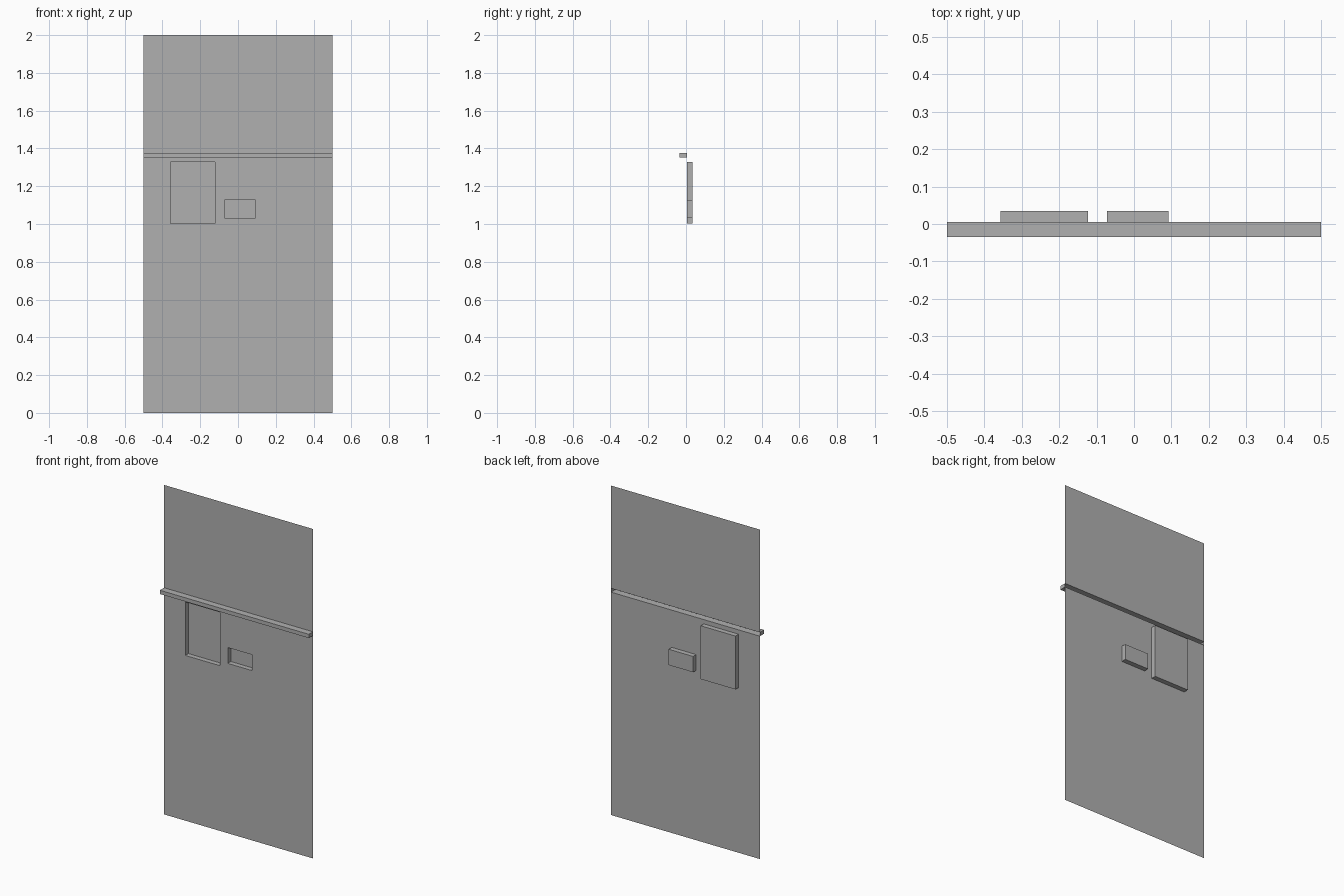
import bpy
import bmesh

if "Cube" in bpy.data.objects:
    bpy.data.objects.remove(bpy.data.objects["Cube"])

WALL_Y = 0.005
# Regions pushed out of the sheet: x0, x1, z0, z1, target y
RAIL = (-0.5, 0.5, 1.353, 1.376, -0.035)
LARGE_NICHE = (-0.357, -0.123, 1.003, 1.327, 0.035)
SMALL_NICHE = (-0.072, 0.092, 1.031, 1.127, 0.035)
REGIONS = (RAIL, LARGE_NICHE, SMALL_NICHE)

# Flat sheet, cut along the region borders
xs = sorted({-0.5, 0.5, *(v for r in REGIONS for v in r[:2])})
zs = sorted({0.0, 2.0, *(v for r in REGIONS for v in r[2:4])})
bm = bmesh.new()
grid = [[bm.verts.new((x, WALL_Y, z)) for x in xs] for z in zs]
for lo, hi in zip(grid, grid[1:]):
    for i in range(len(xs) - 1):
        bm.faces.new((lo[i], lo[i + 1], hi[i + 1], hi[i]))
bm.normal_update()


def push(x0, x1, z0, z1, y):
    """Extrude the sheet cells inside a rectangle to depth y, leaving the other side open."""
    cells = []
    for f in bm.faces:
        c = f.calc_center_median()
        if x0 < c.x < x1 and z0 < c.z < z1 and abs(f.normal.y) > 0.5:
            cells.append(f)
    new = bmesh.ops.extrude_face_region(bm, geom=cells)["geom"]
    for v in new:
        if isinstance(v, bmesh.types.BMVert):
            v.co.y = y
    left = [f for f in cells if f.is_valid]
    if left and not set(left) & set(new):
        bmesh.ops.delete(bm, geom=left, context='FACES')
    bm.normal_update()


# Projecting rail and the two recessed niches
for region in REGIONS:
    push(*region)

mesh = bpy.data.meshes.new("wall_panel")
bm.to_mesh(mesh)
bm.free()
panel = bpy.data.objects.new("wall_panel", mesh)
bpy.context.collection.objects.link(panel)

# Dark grey finish
grey = bpy.data.materials.new("dark_grey")
grey.diffuse_color = (0.436, 0.436, 0.436, 1.0)
grey.use_nodes = True
grey.node_tree.nodes["Principled BSDF"].inputs["Base Color"].default_value = grey.diffuse_color
mesh.materials.append(grey)
